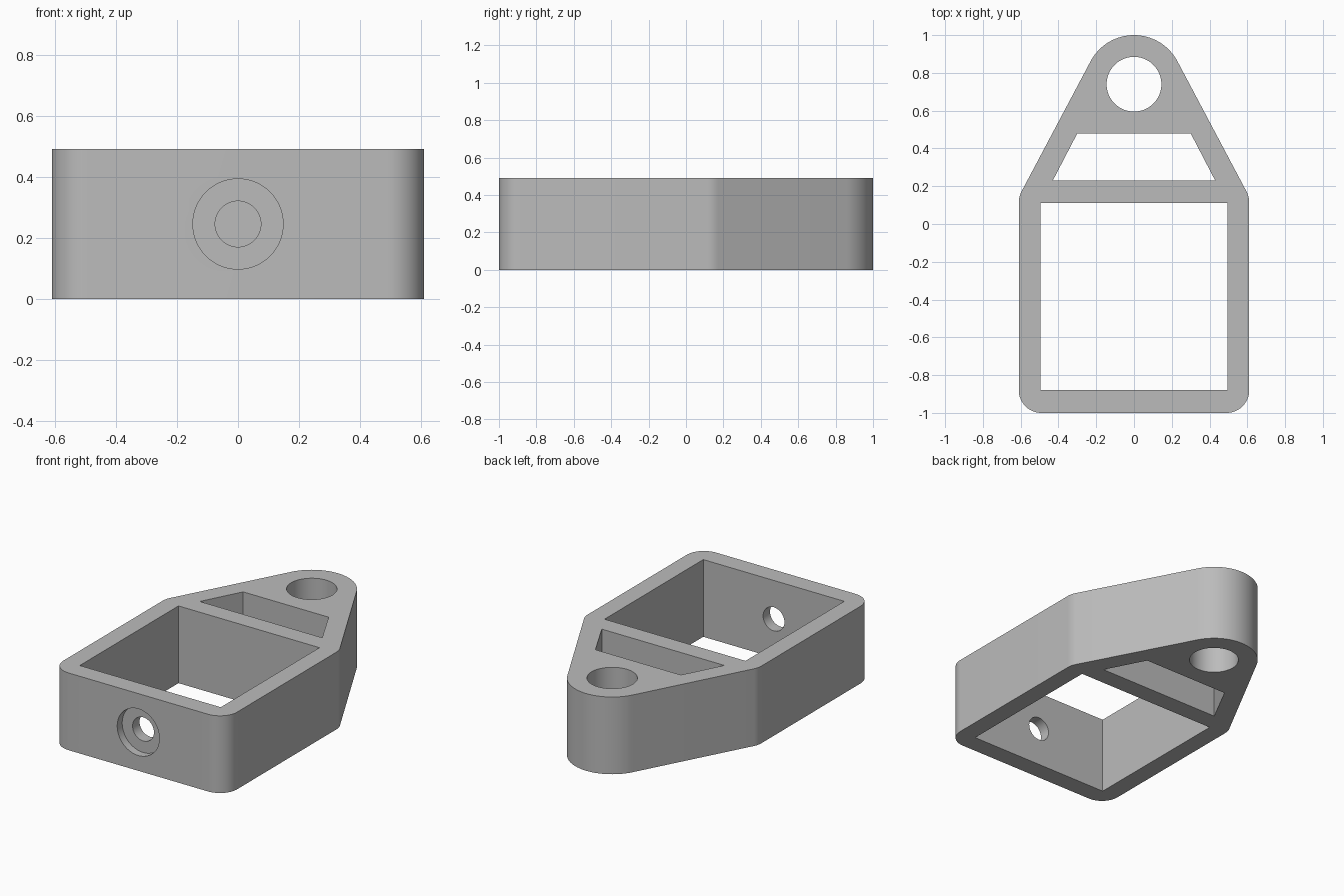
import bpy
import bmesh
from math import sin, cos, pi, radians
from mathutils import Matrix

HEIGHT = 0.49

cube = bpy.data.objects.get("Cube")
if cube:
    bpy.data.objects.remove(cube, do_unlink=True)

grey = bpy.data.materials.new("mid grey")
grey.use_nodes = True
colour = (0.5, 0.5, 0.5, 1)
grey.diffuse_color = colour
grey.node_tree.nodes["Principled BSDF"].inputs["Base Color"].default_value = colour


def arc(cx, cy, r, start, end, steps):
    """Points along an arc, angles in degrees."""
    angles = [radians(start + (end - start) * i / steps) for i in range(steps + 1)]
    return [(cx + r * cos(a), cy + r * sin(a)) for a in angles]


def prism(name, outline, z0, z1, matrix=Matrix()):
    """Solid made by extruding an outline from z0 to z1."""
    bm = bmesh.new()
    base = bm.faces.new([bm.verts.new((x, y, z0)) for x, y in outline])
    grown = bmesh.ops.extrude_face_region(bm, geom=[base])["geom"]
    top = [v for v in grown if isinstance(v, bmesh.types.BMVert)]
    bmesh.ops.translate(bm, verts=top, vec=(0, 0, z1 - z0))
    bmesh.ops.transform(bm, matrix=matrix, verts=bm.verts)
    bmesh.ops.recalc_face_normals(bm, faces=bm.faces)
    mesh = bpy.data.meshes.new(name)
    bm.to_mesh(mesh)
    bm.free()
    mesh.materials.append(grey)
    obj = bpy.data.objects.new(name, mesh)
    bpy.context.collection.objects.link(obj)
    return obj


def circle(cx, cy, r, steps=64):
    return arc(cx, cy, r, 0, 360, steps)[:-1]


# Bracket body: rounded box corners tapering to a round lug at the back
tilt = 28
body = prism(
    "bracket_body",
    arc(0.49, -0.88, 0.12, -90, 0, 16)
    + arc(0.49, 0.115, 0.12, 0, tilt, 6)
    + arc(0, 0.74, 0.26, tilt, 180 - tilt, 32)
    + arc(-0.49, 0.115, 0.12, 180 - tilt, 180, 6)
    + arc(-0.49, -0.88, 0.12, 180, 270, 16),
    0, HEIGHT)

# Openings through the body, and the stepped screw hole in the front wall
low, high = -0.1, HEIGHT + 0.1
to_front = Matrix.Translation((0, 0, HEIGHT / 2)) @ Matrix.Rotation(pi / 2, 4, "X")
cutters = [
    prism("main_window", [(-0.495, -0.88), (0.495, -0.88), (0.495, 0.11), (-0.495, 0.11)], low, high),
    prism("rear_window", [(-0.43, 0.23), (0.43, 0.23), (0.3, 0.48), (-0.3, 0.48)], low, high),
    prism("lug_hole", circle(0, 0.74, 0.145), low, high),
    prism("screw_hole", circle(0, 0, 0.075), 0.8, 1.1, to_front),
    prism("screw_head_recess", circle(0, 0, 0.148), 0.95, 1.1, to_front),
]

bpy.context.view_layer.objects.active = body
for cutter in cutters:
    cutter.hide_render = True
    cut = body.modifiers.new(cutter.name, "BOOLEAN")
    cut.operation = "DIFFERENCE"
    cut.solver = "EXACT"
    cut.object = cutter
    bpy.ops.object.modifier_apply(modifier=cut.name)
    bpy.data.objects.remove(cutter, do_unlink=True)

# Smooth the curved walls and keep the rims sharp
bpy.ops.object.select_all(action="DESELECT")
body.select_set(True)
bpy.ops.object.shade_smooth_by_angle(angle=radians(25))
